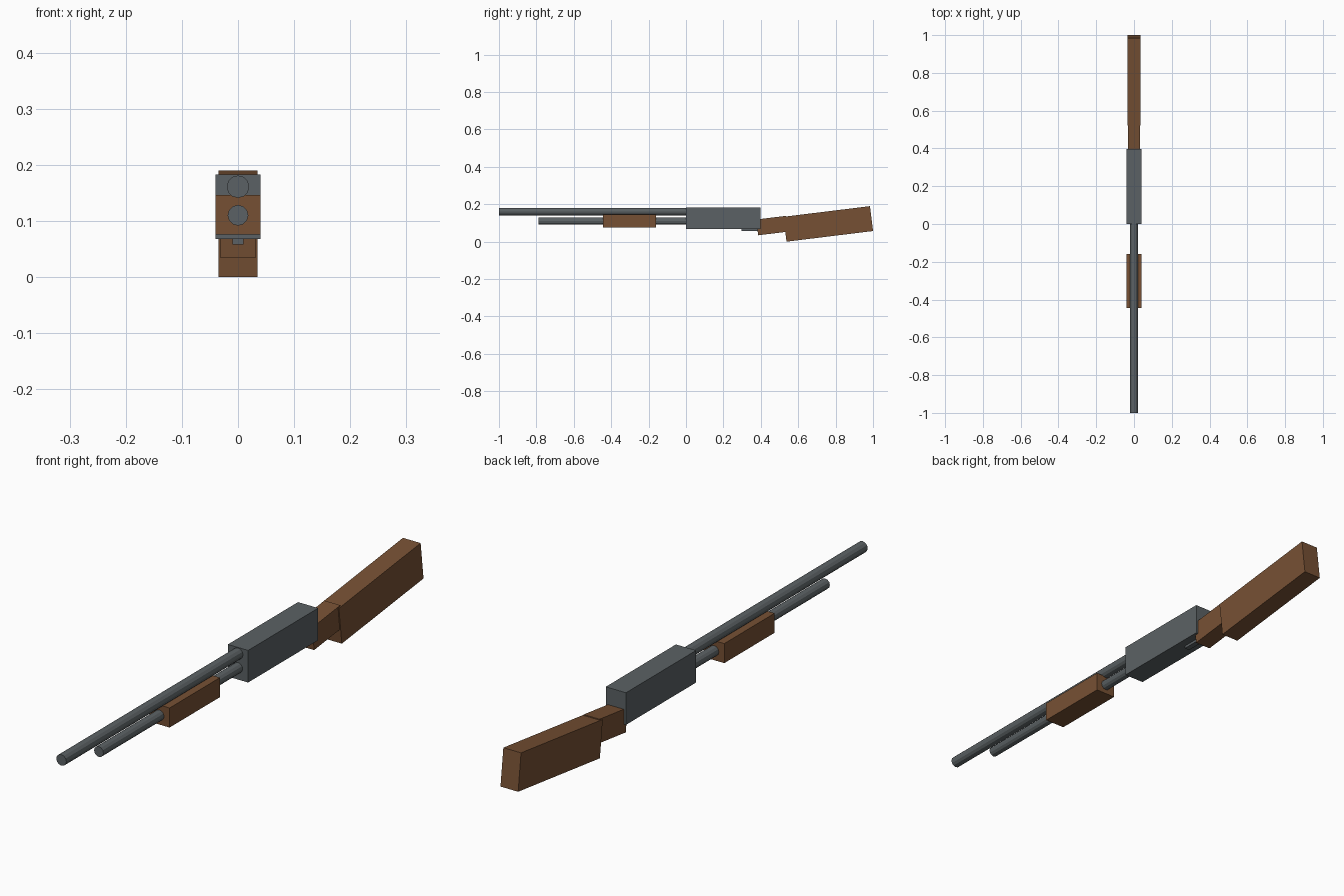
import bpy
import math

if "Cube" in bpy.data.objects:
    bpy.data.objects.remove(bpy.data.objects["Cube"])


def material(name, rgb):
    m = bpy.data.materials.new(name)
    m.diffuse_color = (*rgb, 1)
    m.use_nodes = True
    m.node_tree.nodes["Principled BSDF"].inputs["Base Color"].default_value = m.diffuse_color
    return m


metal = material("grey_metal", (0.105, 0.121, 0.128))
wood = material("brown_wood", (0.183, 0.081, 0.034))


def box(name, center, size, mat, tilt=0):
    bpy.ops.mesh.primitive_cube_add(size=1, location=center,
                                    rotation=(math.radians(tilt), 0, 0))
    ob = bpy.context.object
    ob.name = name
    ob.scale = size
    ob.data.materials.append(mat)


def tube(name, y0, y1, z, radius):
    bpy.ops.mesh.primitive_cylinder_add(vertices=12, radius=radius, depth=y1 - y0,
                                        location=(0, (y0 + y1) / 2, z),
                                        rotation=(math.pi / 2, 0, 0))
    ob = bpy.context.object
    ob.name = name
    ob.data.materials.append(metal)


# Metal body and tubes
box("receiver", (0, 0.1985, 0.125), (0.08, 0.397, 0.115), metal)
tube("barrel", -1.0, 0.01, 0.161, 0.02)
tube("magazine_tube", -0.788, 0.01, 0.11, 0.0185)
box("trigger_plate", (0, 0.342, 0.064), (0.02, 0.09, 0.012), metal)

# Wooden furniture
box("fore_end", (0, -0.302, 0.111), (0.08, 0.285, 0.07), wood)
box("grip", (0, 0.460, 0.086), (0.063, 0.16, 0.085), wood, 7)
box("stock", (0, 0.7606, 0.095), (0.07, 0.466, 0.134), wood, 7)
